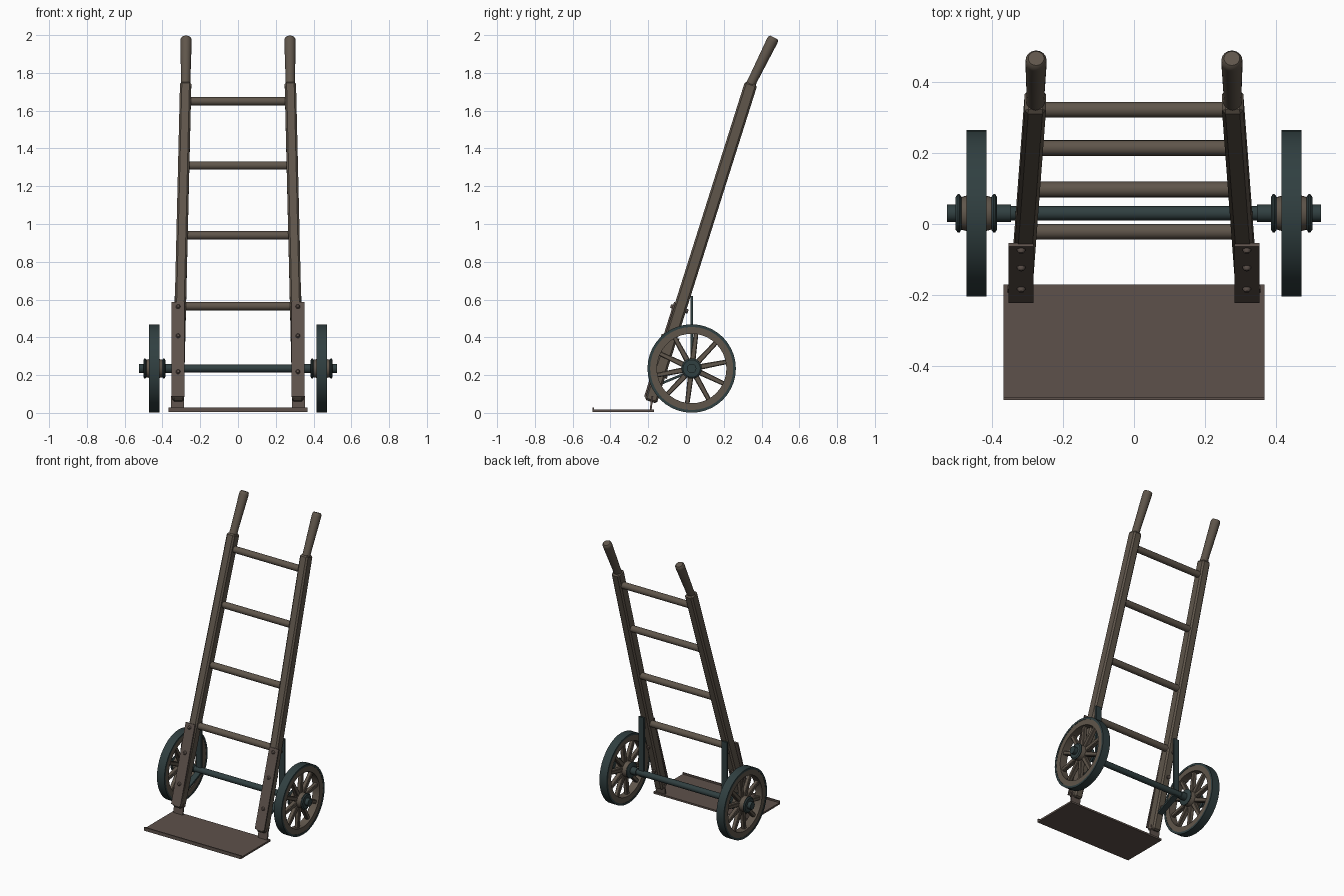
import bpy, bmesh, math
from mathutils import Vector, Matrix

cube = bpy.data.objects.get("Cube")
if cube:
    bpy.data.objects.remove(cube, do_unlink=True)


def material(name, rgb):
    m = bpy.data.materials.new(name)
    m.use_nodes = True
    m.diffuse_color = (*rgb, 1)
    m.node_tree.nodes["Principled BSDF"].inputs["Base Color"].default_value = (*rgb, 1)
    return m


WOOD = material("weathered wood", (0.115, 0.092, 0.07))
PLATE = material("rusty plate", (0.11, 0.083, 0.07))
IRON = material("dark iron", (0.03, 0.05, 0.052))


def finish(name, bm, mat, smooth=False, bevel=0):
    bmesh.ops.recalc_face_normals(bm, faces=bm.faces)
    mesh = bpy.data.meshes.new(name)
    bm.to_mesh(mesh)
    bm.free()
    ob = bpy.data.objects.new(name, mesh)
    bpy.context.collection.objects.link(ob)
    mesh.materials.append(mat)
    if bevel:
        mod = ob.modifiers.new("Bevel", "BEVEL")
        mod.width = bevel
        mod.segments = 1
    if smooth:
        bpy.ops.object.select_all(action="DESELECT")
        ob.select_set(True)
        bpy.context.view_layer.objects.active = ob
        bpy.ops.object.shade_smooth_by_angle(angle=math.radians(35))
    return ob


def frame(a, b):
    """Matrix at a whose z axis points to b and whose x axis stays near world x."""
    z = (b - a).normalized()
    side = Vector((1, 0, 0)) if abs(z.x) < 0.9 else Vector((0, 1, 0))
    y = z.cross(side).normalized()
    x = y.cross(z)
    return Matrix.Translation(a) @ Matrix((x, y, z)).transposed().to_4x4()


def bar(name, a, b, width, depth, mat, bevel=0, end_scale=1):
    """Rectangular bar running from a to b."""
    a, b = Vector(a), Vector(b)
    bm = bmesh.new()
    bmesh.ops.create_cube(bm, size=1)
    for v in bm.verts:
        k = end_scale if v.co.z > 0 else 1
        v.co = Vector((v.co.x * width * k, v.co.y * depth * k, (v.co.z + 0.5) * (b - a).length))
    bm.transform(frame(a, b))
    return finish(name, bm, mat, bevel=bevel)


def lathe(name, a, b, profile, mat, sides=24, closed=False):
    """Turn (distance, radius) pairs around the line from a towards b."""
    bm = bmesh.new()
    rings = [[bm.verts.new((r * math.cos(math.tau * i / sides), r * math.sin(math.tau * i / sides), h))
              for i in range(sides)] for h, r in profile]
    pairs = list(zip(rings, rings[1:]))
    if closed:
        pairs.append((rings[-1], rings[0]))
    else:
        bm.faces.new(rings[0])
        bm.faces.new(rings[-1])
    for p, q in pairs:
        for i in range(sides):
            j = (i + 1) % sides
            bm.faces.new((p[i], p[j], q[j], q[i]))
    bm.transform(frame(Vector(a), Vector(b)))
    return finish(name, bm, mat, smooth=True)


def rod(name, a, b, r, mat, sides=16):
    return lathe(name, a, b, [(0, r), ((Vector(b) - Vector(a)).length, r)], mat, sides)


# Key lines of the frame
RAIL_LOW, RAIL_TOP = Vector((0.317, -0.187, 0.06)), Vector((0.277, 0.345, 1.745))
HANDLE_TOP = Vector((0.275, 0.464, 1.985))
AXLE_Y, AXLE_Z = 0.03, 0.235
FRONT = Vector((0, -0.953, 0.301))


def rail_at(z):
    return RAIL_LOW.lerp(RAIL_TOP, (z - RAIL_LOW.z) / (RAIL_TOP.z - RAIL_LOW.z))


# Rungs
for n, z in enumerate((0.565, 0.94, 1.31, 1.65)):
    p = rail_at(z)
    rod(f"rung_{n + 1}", (-p.x, p.y + 0.006, z), (p.x, p.y + 0.006, z), 0.022, WOOD)

# Toe plate with a raised front lip
bar("toe_plate", (0, -0.49, 0.011), (0, -0.17, 0.011), 0.734, 0.012, PLATE)
bar("toe_lip", (0, -0.49, 0.005), (0, -0.49, 0.028), 0.734, 0.008, PLATE)

# Axle
rod("axle", (-0.37, AXLE_Y, AXLE_Z), (0.37, AXLE_Y, AXLE_Z), 0.02, IRON, 12)

for side, s in (("left", 1), ("right", -1)):
    def at(v):
        return Vector((v[0] * s, v[1], v[2]))

    # Side rail and rounded handle
    bar(side + "_rail", at(RAIL_LOW), at(RAIL_TOP), 0.06, 0.068, WOOD, bevel=0.01)
    length = (HANDLE_TOP - RAIL_TOP).length
    lathe(side + "_handle", at(RAIL_TOP), at(HANDLE_TOP),
          [(-0.03, 0.026), (0.03, 0.025), (length * 0.6, 0.028), (length - 0.02, 0.03),
           (length - 0.006, 0.029), (length + 0.003, 0.022)], WOOD)

    # Front strap, its foot and bolts
    low, high = rail_at(0.075) + FRONT * 0.036, rail_at(0.575) + FRONT * 0.036
    low.x = high.x = 0.317
    bar(side + "_strap", at(low), at(high), 0.07, 0.01, PLATE)
    bar(side + "_strap_foot", at((0.32, -0.188, 0.01)), at((0.32, -0.178, 0.09)), 0.07, 0.01, PLATE)
    for n, z in enumerate((0.205, 0.395, 0.55)):
        p = rail_at(z)
        p.x = 0.317
        lathe(f"{side}_bolt_{n + 1}", at(p), at(p + FRONT),
              [(-0.045, 0.012), (0.045, 0.012), (0.052, 0.007)], PLATE, 10)

    # Axle bracket: upright and diagonal brace
    bar(side + "_bracket_upright", at((0.315, AXLE_Y, 0.21)), at((0.315, AXLE_Y, 0.62)), 0.04, 0.013, IRON)
    bar(side + "_bracket_brace", at((0.315, AXLE_Y, 0.222)), at((0.315, -0.145, 0.15)), 0.04, 0.013, IRON)

    # Hub: iron end, collars and wooden nave
    inner, outer = at((0, AXLE_Y, AXLE_Z)), at((1, AXLE_Y, AXLE_Z))
    rod(side + "_axle_end", at((0.345, AXLE_Y, AXLE_Z)), at((0.525, AXLE_Y, AXLE_Z)), 0.025, IRON, 12)
    lathe(side + "_nave", inner, outer,
          [(0.395, 0.044), (0.42, 0.051), (0.466, 0.051), (0.492, 0.044)], WOOD)
    for name, d in (("inner", 0.385), ("outer", 0.485)):
        lathe(f"{side}_{name}_collar", inner, outer,
              [(d, 0.046), (d + 0.005, 0.054), (d + 0.01, 0.054), (d + 0.016, 0.046)], IRON)

    # Rim, tyre and tapered spokes
    lathe(side + "_rim", inner, outer,
          [(0.417, 0.184), (0.417, 0.222), (0.469, 0.222), (0.469, 0.184)], WOOD, 40, True)
    lathe(side + "_tyre", inner, outer,
          [(0.415, 0.22), (0.415, 0.234), (0.471, 0.234), (0.471, 0.22)], IRON, 40, True)
    for n in range(10):
        a = math.tau * (n + 0.3) / 10
        ray = Vector((0, math.cos(a), math.sin(a)))
        hub = at((0.443, AXLE_Y, AXLE_Z))
        bar(f"{side}_spoke_{n + 1}", hub + ray * 0.04, hub + ray * 0.19, 0.032, 0.03, WOOD, 0.004, 0.8)
